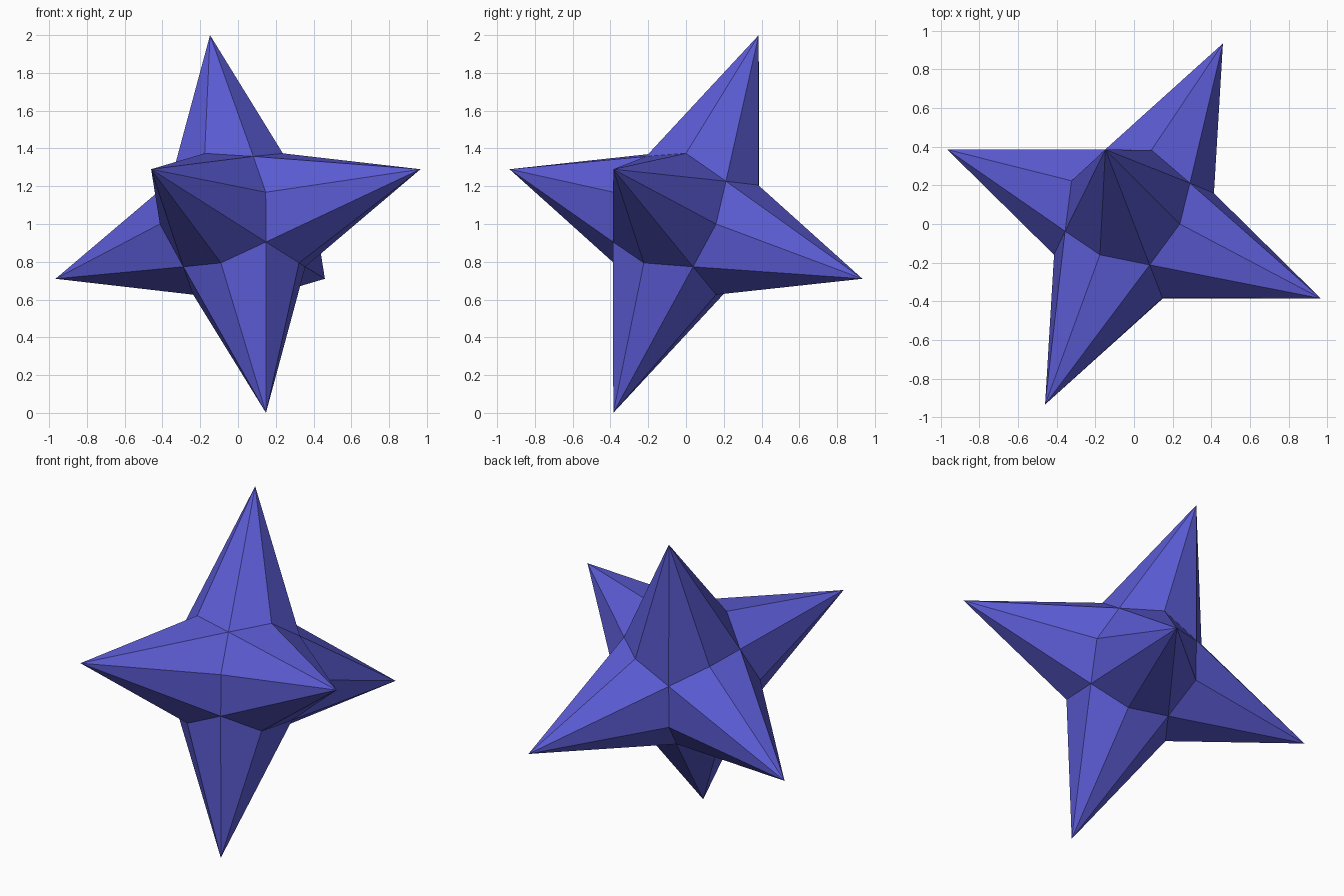
import bpy
import bmesh
from itertools import product
from mathutils import Vector

cube = bpy.data.objects.get("Cube")
if cube:
    bpy.data.objects.remove(cube, do_unlink=True)

# Three perpendicular spike axes, already tilted and scaled to full spike length
AXES = [Vector((-0.148, 0.385, 1.0)),
        Vector((-0.46, -0.934, 0.29)),
        Vector((0.966, -0.385, 0.29))]
CENTRE = Vector((0, 0, 1))
RIDGE = 0.29      # notch between two neighbouring spikes
VALLEY = 0.2265   # corner shared by three spikes

material = bpy.data.materials.new("violet_blue")
colour = (0.105, 0.105, 0.66, 1.0)
material.diffuse_color = colour
material.use_nodes = True
material.node_tree.nodes["Principled BSDF"].inputs["Base Color"].default_value = colour

bm = bmesh.new()

# Each octant: a valley point fanned out to three tips and the three notches between them
for signs in product((-1, 1), repeat=3):
    tips = [axis * s for axis, s in zip(AXES, signs)]
    ring = []
    for i in range(3):
        ring += [tips[i], (tips[i] + tips[(i + 1) % 3]) * RIDGE]
    valley = sum(tips, Vector()) * VALLEY
    for i in range(6):
        corners = (valley, ring[i], ring[(i + 1) % 6])
        bm.faces.new([bm.verts.new(CENTRE + c) for c in corners])

# Weld the octants into one closed star
bmesh.ops.remove_doubles(bm, verts=bm.verts, dist=0.0005)
bmesh.ops.recalc_face_normals(bm, faces=bm.faces)

# Rest the lowest tip on the floor
lowest = min(v.co.z for v in bm.verts)
bmesh.ops.translate(bm, verts=bm.verts, vec=(0, 0, -lowest))

mesh = bpy.data.meshes.new("six_pointed_star")
bm.to_mesh(mesh)
bm.free()
mesh.materials.append(material)
star = bpy.data.objects.new("six_pointed_star", mesh)
bpy.context.collection.objects.link(star)
